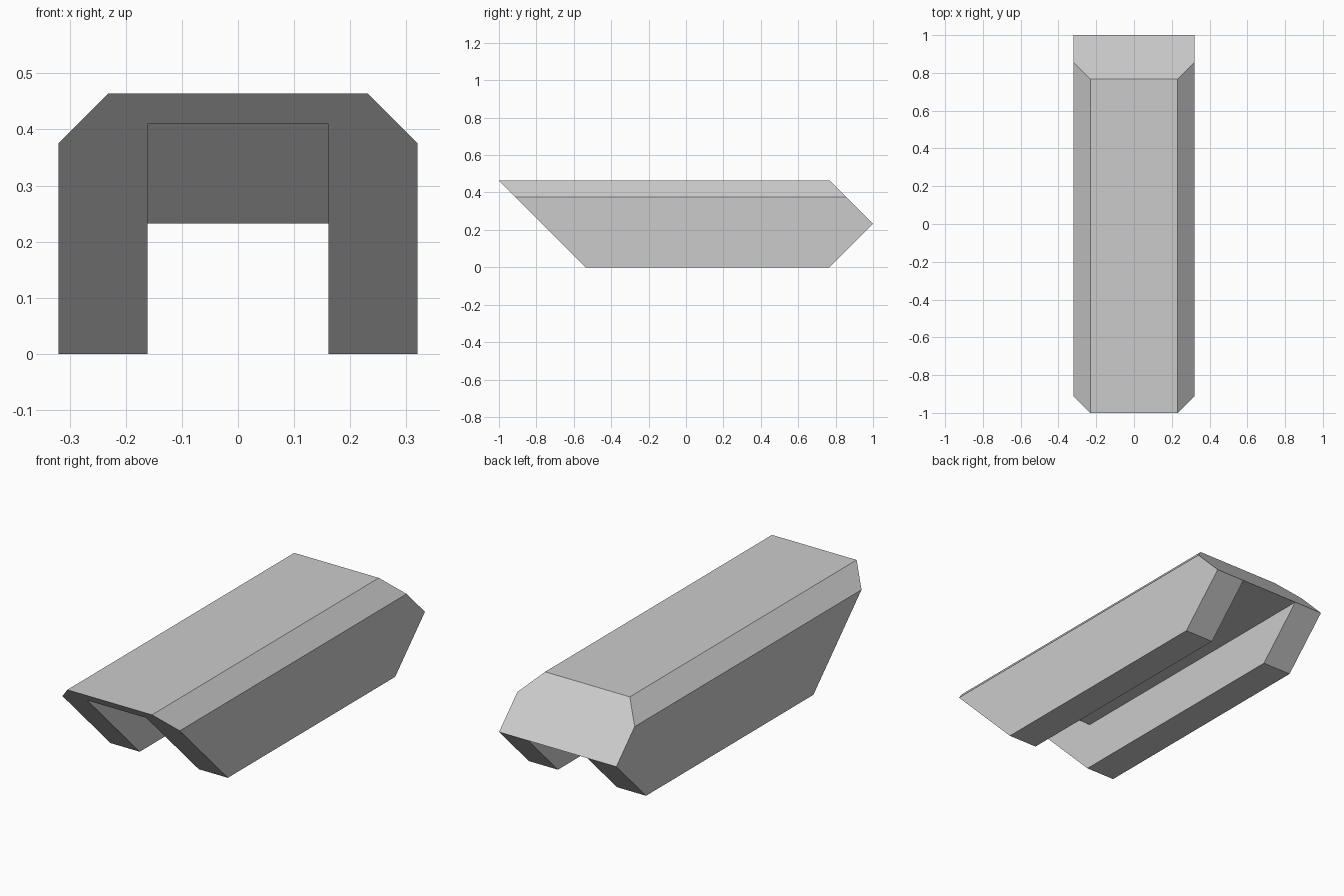
import bpy
import bmesh

cube = bpy.data.objects.get("Cube")
if cube:
    bpy.data.objects.remove(cube, do_unlink=True)

HALF_WIDTH, HALF_CHANNEL = 0.32, 0.161
HEIGHT, MID, CEILING, CHAMFER = 0.464, 0.232, 0.41, 0.089

grey = bpy.data.materials.new("light_grey")
grey.use_nodes = True
grey.diffuse_color = (0.6, 0.6, 0.6, 1)
grey.node_tree.nodes["Principled BSDF"].inputs["Base Color"].default_value = (0.6, 0.6, 0.6, 1)


def side_prism(name, profile, half, chamfer=0):
    """Extrude a (y, z) side profile across x, optionally chamfering the long top edges."""
    bm = bmesh.new()
    face = bm.faces.new([bm.verts.new((-half, y, z)) for y, z in profile])
    top = max(z for _, z in profile)
    moved = bmesh.ops.extrude_face_region(bm, geom=[face])["geom"]
    bmesh.ops.translate(bm, vec=(2 * half, 0, 0),
                        verts=[v for v in moved if isinstance(v, bmesh.types.BMVert)])
    bmesh.ops.recalc_face_normals(bm, faces=bm.faces)
    if chamfer:
        edges = [e for e in bm.edges
                 if all(v.co.z > top - 0.001 for v in e.verts)
                 and e.verts[0].co.x == e.verts[1].co.x]
        bmesh.ops.bevel(bm, geom=edges, offset=chamfer, offset_type='OFFSET',
                        segments=1, affect='EDGES')
    mesh = bpy.data.meshes.new(name)
    bm.to_mesh(mesh)
    bm.free()
    mesh.materials.append(grey)
    obj = bpy.data.objects.new(name, mesh)
    bpy.context.collection.objects.link(obj)
    return obj


# Outer shell: undercut front, pointed back, chamfered shoulders
body = side_prism("channel_body",
                  [(-1, HEIGHT), (HEIGHT - 1, 0), (1 - MID, 0), (1, MID), (1 - MID, HEIGHT)],
                  HALF_WIDTH, CHAMFER)

# Slot between the legs, deeper at the front with a slanted end wall
slot = side_prism("slot_cutter",
                  [(-1.5, -0.5), (1.5, -0.5), (1.5, MID), (-0.52, MID),
                   (-0.52 - (CEILING - MID), CEILING), (-1.5, CEILING)],
                  HALF_CHANNEL)
slot.hide_render = True
slot.hide_viewport = True
slot.display_type = 'WIRE'

cut = body.modifiers.new("slot", 'BOOLEAN')
cut.operation = 'DIFFERENCE'
cut.solver = 'EXACT'
cut.object = slot
